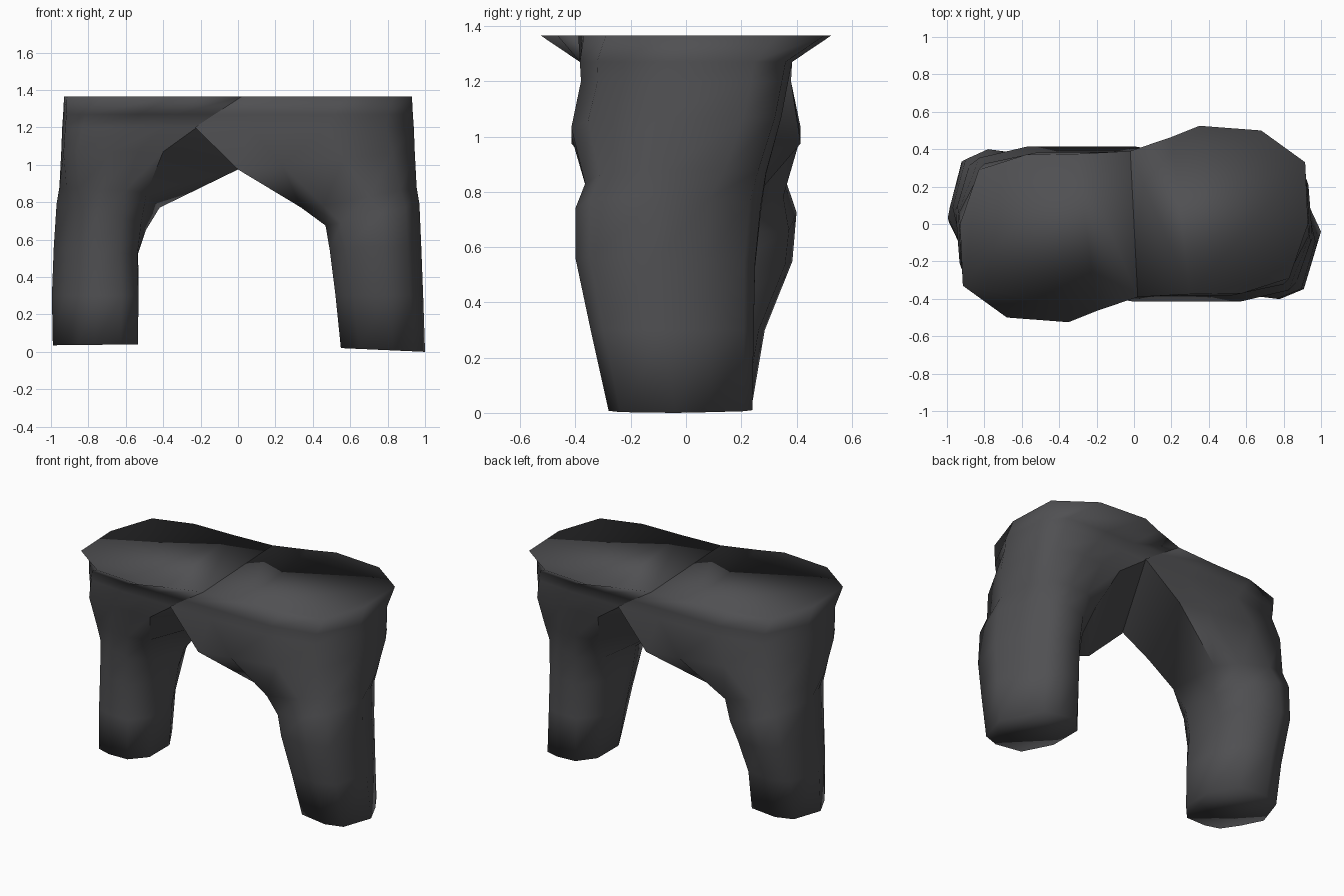
import bpy, bmesh, math
from mathutils import Matrix, Vector

if "Cube" in bpy.data.objects:
    bpy.data.objects.remove(bpy.data.objects["Cube"])

cloth = bpy.data.materials.new("charcoal cloth")
cloth.diffuse_color = (0.08, 0.08, 0.085, 1)
cloth.use_nodes = True
cloth.node_tree.nodes["Principled BSDF"].inputs["Base Color"].default_value = cloth.diffuse_color

# Section templates: u runs inner to outer, v runs front to back
LOWER = [(0, .38), (.22, .04), (.62, 0), (.86, .08), (1, .46),
         (.86, .72), (.7, .94), (.5, 1), (.2, 1), (0, .8)]
UPPER = [(0, 0), (.25, 0), (.6, 0), (.87, .08), (1, .42),
         (.98, .82), (.85, .97), (.5, 1), (.25, 1), (0, 1)]

# Rings: inner front x,z / inner back x,z / outer x,z / y front, y back
RINGS = [
    (.55, .02, .55, .02, 1.00, .00, -.28, .24),
    (.51, .30, .54, .30, .99, .30, -.345, .245),
    (.46, .56, .54, .52, .98, .56, -.40, .25),
    (.43, .66, .53, .70, .97, .79, -.40, .27),
    (.30, .75, .50, .86, .955, .88, -.365, .29),
    (.00, .975, .40, 1.07, .945, 1.07, -.415, .345),
    (-.23, 1.20, .22, 1.20, .94, 1.20, -.38, .37),
    (-.125, 1.27, .125, 1.27, .935, 1.27, -.384, .384),
]

# The left half has a narrower hem and a higher inner seam
LEFT_RINGS = [
    (.535, .04, .535, .04, .99, .035, -.24, .26),
    (.54, .30, .53, .30, .995, .30, -.285, .26),
    (.53, .53, .54, .52, .985, .56, -.385, .26),
    (.47, .62, .53, .70, .97, .79, -.40, .28),
    (.40, .75, .50, .86, .955, .88, -.365, .29),
] + RINGS[5:]

# Flat flared outline of the waist, in the same order as the templates
WAIST_Z = 1.365
WAIST = [(.02, -.39), (.3, -.375), (.58, -.37), (.83, -.29), (.93, 0),
         (.915, .33), (.68, .5), (.35, .525), (.2, .465), (-.02, .39)]


def ring_points(ring, blend):
    fx, fz, bx, bz, ox, oz, y0, y1 = ring
    pts = []
    for low, up in zip(LOWER, UPPER):
        u, v = Vector(low).lerp(Vector(up), blend)
        ix, iz = fx + (bx - fx) * v, fz + (bz - fz) * v
        pts.append(Vector((ix + (ox - ix) * u, y0 + (y1 - y0) * v,
                           iz + (oz - iz) * u)))
    return pts


def make_leg(name, rings, turn):
    bm = bmesh.new()
    loops = []
    for i, ring in enumerate(rings):
        pts = ring_points(ring, min(1, max(0, (i - 3) / 2)))
        loops.append([bm.verts.new(p) for p in pts])
    loops.append([bm.verts.new((x, y, WAIST_Z)) for x, y in WAIST])
    n = len(WAIST)
    for a, b in zip(loops, loops[1:]):
        for j in range(n):
            k = (j + 1) % n
            bm.faces.new((a[j], a[k], b[k], b[j]))
    # closed hem and waist
    bm.faces.new(loops[0][::-1])
    bm.faces.new(loops[-1])
    for f in bm.faces:
        f.smooth = True
    # crisp border around the crotch panel
    for a, b in zip(loops[4:], loops[5:]):
        for j in (0, n - 1):
            bm.edges.get((a[j], b[j])).smooth = False
    bm.transform(Matrix.Rotation(turn, 4, 'Z'))
    bmesh.ops.recalc_face_normals(bm, faces=bm.faces)
    me = bpy.data.meshes.new(name)
    bm.to_mesh(me)
    bm.free()
    me.materials.append(cloth)
    ob = bpy.data.objects.new(name, me)
    bpy.context.collection.objects.link(ob)
    return ob


# The two halves share the upper shape, turned half round
make_leg("right_trouser_leg", RINGS, 0)
make_leg("left_trouser_leg", LEFT_RINGS, math.pi)
